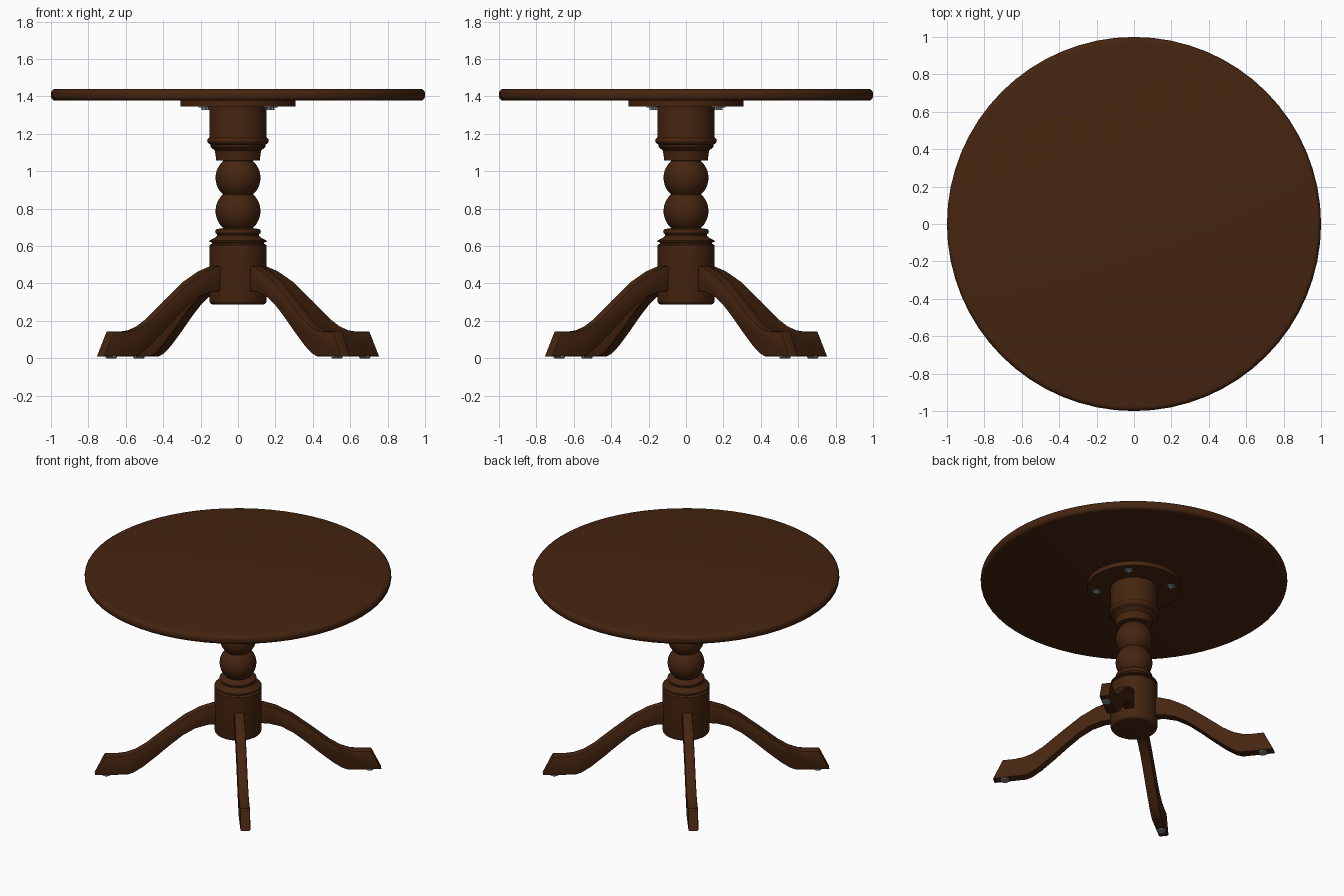
import bpy, bmesh, math
from mathutils import Matrix, Vector

cube = bpy.data.objects.get("Cube")
if cube:
    bpy.data.objects.remove(cube, do_unlink=True)


def make_material(name, colour):
    mat = bpy.data.materials.new(name)
    mat.use_nodes = True
    mat.diffuse_color = (*colour, 1)
    mat.node_tree.nodes["Principled BSDF"].inputs["Base Color"].default_value = (*colour, 1)
    return mat


wood = make_material("dark brown wood", (0.06, 0.018, 0.005))
steel = make_material("grey steel", (0.25, 0.26, 0.27))


def finish(name, bm, mat, angle=35):
    bmesh.ops.recalc_face_normals(bm, faces=bm.faces)
    mesh = bpy.data.meshes.new(name)
    bm.to_mesh(mesh)
    bm.free()
    mesh.materials.append(mat)
    obj = bpy.data.objects.new(name, mesh)
    bpy.context.collection.objects.link(obj)
    bpy.ops.object.select_all(action='DESELECT')
    obj.select_set(True)
    bpy.context.view_layer.objects.active = obj
    bpy.ops.object.shade_smooth_by_angle(angle=math.radians(angle))
    return obj


def lathe(name, profile, mat, sides=48, centre=(0, 0)):
    """Turn a (radius, height) profile that starts and ends on the axis."""
    bm = bmesh.new()
    verts = [bm.verts.new((r, 0, z)) for r, z in profile]
    edges = [bm.edges.new(pair) for pair in zip(verts, verts[1:])]
    bmesh.ops.spin(bm, geom=verts + edges, cent=(0, 0, 0), axis=(0, 0, 1),
                   angle=math.tau, steps=sides)
    bmesh.ops.remove_doubles(bm, verts=bm.verts, dist=0.0001)
    bmesh.ops.translate(bm, verts=bm.verts, vec=(*centre, 0))
    return finish(name, bm, mat)


def arc(r, z, radius, start, end, steps):
    """Profile points along an arc, angles in degrees."""
    angles = [math.radians(start + (end - start) * i / steps) for i in range(steps + 1)]
    return [(r + radius * math.cos(a), z + radius * math.sin(a)) for a in angles]


def polar(radius, degrees):
    a = math.radians(degrees)
    return radius * math.cos(a), radius * math.sin(a)


# Round top with a softened rim, and its mounting plate
lathe("table_top", [(0, 1.377)] + arc(0.975, 1.402, 0.025, -90, 0, 4)
      + arc(0.975, 1.415, 0.025, 0, 90, 4) + [(0, 1.44)], wood, 64)
lathe("mounting_plate", [(0, 1.345), (0.308, 1.345), (0.308, 1.379), (0, 1.379)], wood)

# Turned pedestal: lower drum, rings, two balls, cove and upper drum
pedestal = [(0, 0.288)] + arc(0.133, 0.308, 0.02, -90, 0, 4)
pedestal += [(0.153, 0.605), (0.14, 0.612), (0.14, 0.62), (0.155, 0.622), (0.152, 0.63)]
pedestal += [(0.125, 0.643), (0.112, 0.655)] + arc(0.107, 0.677, 0.015, -70, 70, 4)
pedestal += [(0.07, 0.697)]
pedestal += arc(0, 0.787, 0.12, -48, 48, 12) + arc(0, 0.965, 0.12, -48, 48, 12)
pedestal += [(0.08, 1.057), (0.117, 1.057), (0.12, 1.09), (0.124, 1.11), (0.14, 1.125)]
pedestal += [(0.146, 1.13), (0.146, 1.14)] + arc(0.148, 1.163, 0.017, -70, 70, 4)
pedestal += [(0.153, 1.185), (0.153, 1.347), (0, 1.347)]
lathe("pedestal", pedestal, wood)

# Four curved legs with flared feet, outlined as (distance from axis, height)
upper = [(0.10, 0.497), (0.17, 0.492), (0.25, 0.465), (0.35, 0.41), (0.48, 0.31),
         (0.60, 0.213), (0.67, 0.17), (0.73, 0.149), (0.79, 0.142), (0.87, 0.142)]
lower = [(0.935, 0.01), (0.72, 0.01), (0.68, 0.025), (0.62, 0.065), (0.53, 0.14),
         (0.44, 0.22), (0.36, 0.285), (0.28, 0.332), (0.20, 0.355), (0.10, 0.362)]
half_width = 0.033


def build_leg(name, degrees):
    bm = bmesh.new()
    face = bm.faces.new([bm.verts.new((r, -half_width, z)) for r, z in upper + lower])
    extruded = bmesh.ops.extrude_face_region(bm, geom=[face])
    moved = [v for v in extruded["geom"] if isinstance(v, bmesh.types.BMVert)]
    bmesh.ops.translate(bm, verts=moved, vec=Vector((0, 2 * half_width, 0)))
    # Ease the long edges
    rims = [e for e in bm.edges if abs(e.verts[0].co.y - e.verts[1].co.y) < 0.001]
    bmesh.ops.bevel(bm, geom=rims, offset=0.007, segments=2, affect='EDGES', profile=0.5)
    bmesh.ops.rotate(bm, verts=bm.verts, cent=(0, 0, 0),
                     matrix=Matrix.Rotation(math.radians(degrees), 3, 'Z'))
    finish(name, bm, wood)


corners = ["back_left", "back_right", "front_right", "front_left"]
for i, corner in enumerate(corners):
    turn = 38 + 90 * i
    build_leg(corner + "_leg", turn)
    # Glide under the foot
    lathe(corner + "_glide", [(0, 0), (0.026, 0), (0.03, 0.004), (0.03, 0.012), (0, 0.012)],
          steel, 20, polar(0.86, turn))
    # Washer and bolt head under the plate
    spot = polar(0.245, turn + 4)
    lathe(corner + "_washer", [(0, 1.34), (0.028, 1.34), (0.028, 1.347), (0, 1.347)],
          steel, 20, spot)
    lathe(corner + "_bolt", [(0, 1.328), (0.014, 1.328), (0.014, 1.342), (0, 1.342)],
          steel, 6, spot)
